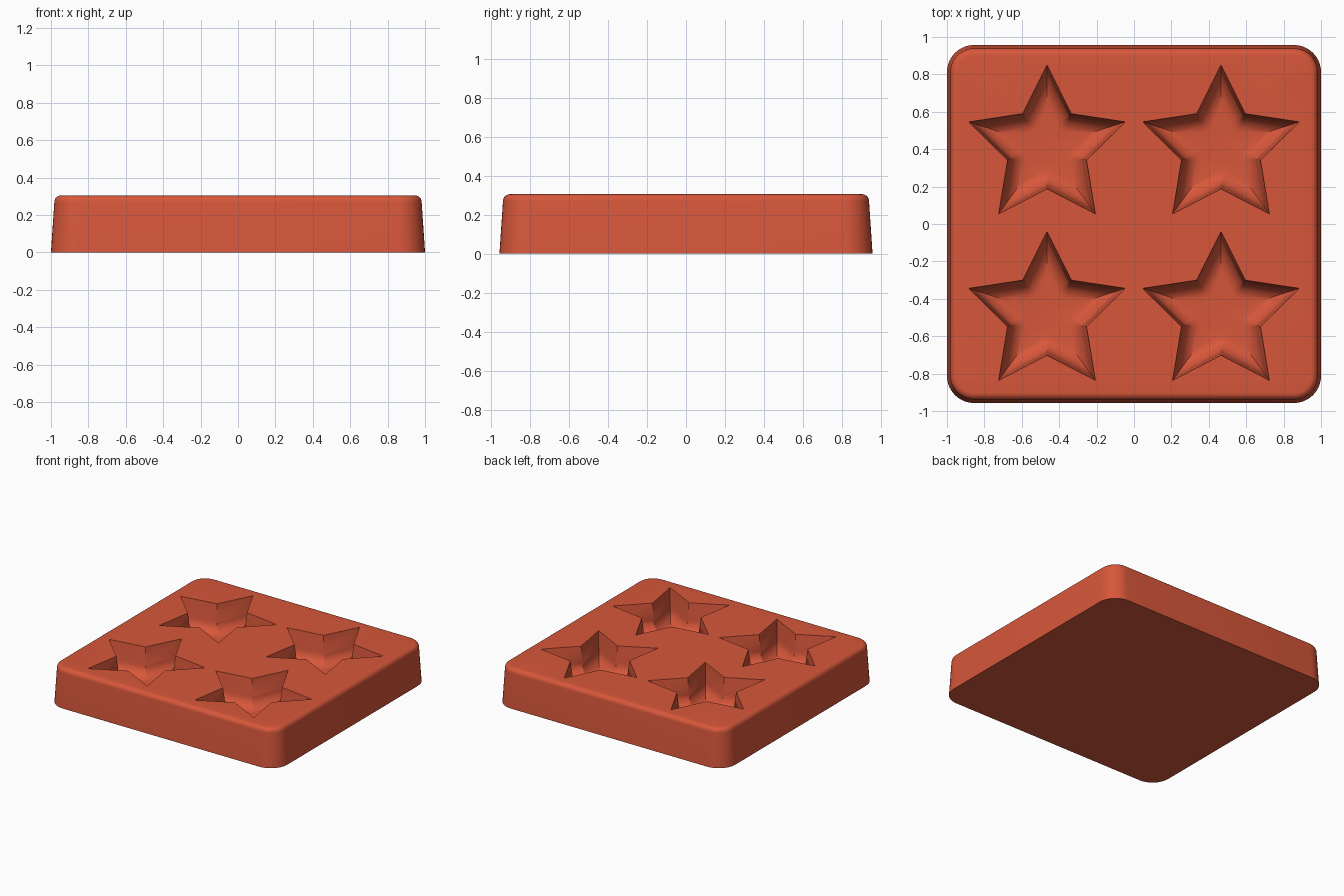
import bpy, bmesh
from math import sin, cos, pi, radians
from mathutils import Vector

cube = bpy.data.objects.get("Cube")
if cube:
    bpy.data.objects.remove(cube, do_unlink=True)

HEIGHT = 0.305
DEPTH = 0.22                  # cavity depth
DRAFT, FILLET = 0.015, 0.09   # cavity wall slope and floor rounding
R_OUT, R_IN = 0.44, 0.222     # star radii

red = bpy.data.materials.new("brick_red")
red.use_nodes = True
color = (0.68, 0.095, 0.043, 1)
red.diffuse_color = color
red.node_tree.nodes["Principled BSDF"].inputs["Base Color"].default_value = color

bm = bmesh.new()


def add_loop(points, z):
    return [bm.verts.new((p[0], p[1], z)) for p in points]


def bridge(a, b):
    n = len(a)
    for i in range(n):
        j = (i + 1) % n
        bm.faces.new((a[i], a[j], b[j], b[i]))


def rounded_rect(inset, steps=10):
    hx, hy, r = 1 - inset, 0.957 - inset, 0.145 - inset
    pts = []
    for q, (sx, sy) in enumerate(((1, 1), (-1, 1), (-1, -1), (1, -1))):
        for k in range(steps + 1):
            a = (q + k / steps) * pi / 2
            pts.append((sx * (hx - r) + r * cos(a), sy * (hy - r) + r * sin(a)))
    return pts


def star(cx, cy, draft, rounding, steps=6):
    """Star outline moved inward by draft, then by rounding with arcs at the notches."""
    def corner(i):
        a = pi / 2 + i * pi / 5
        return Vector((cos(a), sin(a))) * (R_IN if i % 2 else R_OUT)
    tip, notch = corner(0), corner(1)
    edge = (notch - tip).normalized()
    gap = abs(tip.cross(edge))            # distance from centre to every edge
    tip_scale = 1 - (draft + rounding) / gap
    notch_scale = 1 - draft / gap
    center = Vector((cx, cy))
    pts = []
    for i in range(10):
        v = corner(i)
        if i % 2 == 0:
            pts.append(center + v * tip_scale)
            continue
        n1 = (v - corner(i - 1)).normalized()
        n2 = (corner(i + 1) - v).normalized()
        n1, n2 = Vector((-n1.y, n1.x)), Vector((-n2.y, n2.x))
        for k in range(steps + 1):
            d = n1.slerp(n2, k / steps)
            pts.append(center + v * notch_scale + d * rounding)
    return pts


# Outer shell: flat base, tapered side, rounded upper rim
rings = [add_loop(rounded_rect(0), 0)]
EDGE = 0.036
for k in range(7):
    a = k / 6 * pi / 2
    rings.append(add_loop(rounded_rect(0.018 + EDGE * (1 - cos(a))),
                          HEIGHT - EDGE * (1 - sin(a))))
for lower, upper in zip(rings, rings[1:]):
    bridge(lower, upper)
bm.faces.new(rings[0][::-1])
top_loops = [rings[-1]]

# Four star cavities: drafted wall, rounded foot, flat floor
for cx in (-0.465, 0.465):
    for cy in (0.41, -0.48):
        levels = [add_loop(star(cx, cy, 0, 0), HEIGHT)]
        for k in range(9):
            a = k / 8 * pi / 2
            z = HEIGHT - DEPTH + FILLET * (1 - sin(a))
            levels.append(add_loop(star(cx, cy, DRAFT, FILLET * (1 - cos(a))), z))
        for upper, lower in zip(levels, levels[1:]):
            bridge(upper, lower)
        bm.faces.new(levels[-1])
        top_loops.append(levels[0])

bmesh.ops.remove_doubles(bm, verts=bm.verts[:], dist=0.0002)

# Top surface around the cavities
rim = [e for e in bm.edges if e.is_boundary]
bmesh.ops.triangle_fill(bm, use_beauty=True, use_dissolve=False, edges=rim,
                        normal=(0, 0, 1))
bmesh.ops.recalc_face_normals(bm, faces=bm.faces[:])

mesh = bpy.data.meshes.new("star_mold_tray")
bm.to_mesh(mesh)
bm.free()
mesh.materials.append(red)
tray = bpy.data.objects.new("star_mold_tray", mesh)
bpy.context.collection.objects.link(tray)
bpy.ops.object.select_all(action='DESELECT')
tray.select_set(True)
bpy.context.view_layer.objects.active = tray
bpy.ops.object.shade_smooth_by_angle(angle=radians(30))
